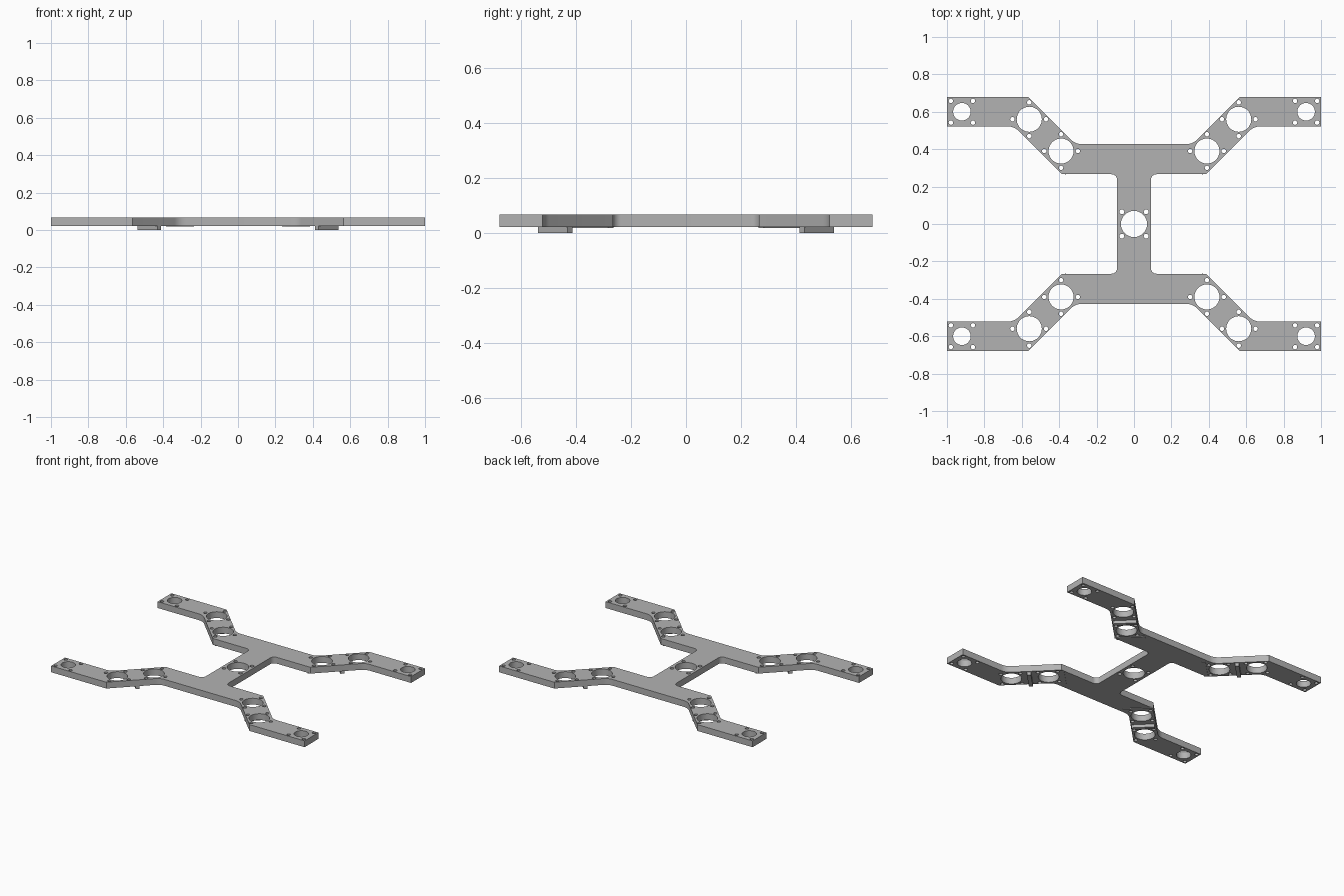
import bpy, bmesh
from math import cos, sin, pi, tan, radians
from mathutils import Vector, Matrix

cube = bpy.data.objects.get("Cube")
if cube:
    bpy.data.objects.remove(cube, do_unlink=True)

grey = bpy.data.materials.new("plain grey")
grey.use_nodes = True
colour = (0.45, 0.45, 0.45, 1)
grey.diffuse_color = colour
grey.node_tree.nodes["Principled BSDF"].inputs["Base Color"].default_value = colour

TOP, BOTTOM = 0.067, 0.022
QUADRANTS = [(1, 1), (1, -1), (-1, -1), (-1, 1)]


def circle(x, y, r, n):
    return [(x + r * cos(2 * pi * i / n), y + r * sin(2 * pi * i / n)) for i in range(n)]


def fillet(corners, steps=6):
    """Round each (x, y, radius) corner of a closed outline."""
    out = []
    for i, (x, y, r) in enumerate(corners):
        p = Vector((x, y))
        if not r:
            out.append(p)
            continue
        a = (Vector(corners[i - 1][:2]) - p).normalized()
        b = (Vector(corners[(i + 1) % len(corners)][:2]) - p).normalized()
        half = a.angle(b) / 2
        centre = p + (a + b).normalized() * (r / sin(half))
        start = p + a * (r / tan(half)) - centre
        end = p + b * (r / tan(half)) - centre
        for k in range(steps + 1):
            d = start.lerp(end, k / steps).normalized()
            out.append(centre + d * r)
    return out


def finish(name, mesh):
    obj = bpy.data.objects.new(name, mesh)
    bpy.context.collection.objects.link(obj)
    mesh.materials.clear()
    mesh.materials.append(grey)
    bpy.ops.object.select_all(action='DESELECT')
    obj.select_set(True)
    bpy.context.view_layer.objects.active = obj
    bpy.ops.object.shade_smooth_by_angle(angle=radians(30))
    return obj


# Plate outline: one quarter, mirrored around both axes
quarter = [(0.314, 0.427, 0.085), (0.565, 0.678, 0), (1, 0.678, 0), (1, 0.522, 0),
           (0.641, 0.522, 0.085), (0.385, 0.266, 0), (0.09, 0.266, 0.03)]
corners = []
for sx, sy in QUADRANTS:
    part = [(x * sx, y * sy, r) for x, y, r in quarter]
    corners += part if sx * sy > 0 else part[::-1]
loops = [fillet(corners)]

# Centre hole with its screw holes
loops.append(circle(0, 0, 0.07, 40))
for sx, sy in QUADRANTS:
    loops.append(circle(0.065 * sx, 0.065 * sy, 0.013, 14))
    # Motor hole at the arm tip
    loops.append(circle(0.92 * sx, 0.6 * sy, 0.047, 32))
    for dx, dy in QUADRANTS:
        loops.append(circle((0.92 + 0.059 * dx) * sx, (0.6 + 0.058 * dy) * sy, 0.012, 14))
    # Two large holes along the diagonal
    for c in (0.39, 0.56):
        loops.append(circle(c * sx, c * sy, 0.067, 40))
        for dx, dy in [(1, 0), (-1, 0), (0, 1), (0, -1)]:
            loops.append(circle((c + 0.09 * dx) * sx, (c + 0.09 * dy) * sy, 0.012, 14))

curve = bpy.data.curves.new("plate_outline", 'CURVE')
curve.dimensions = '2D'
curve.fill_mode = 'BOTH'
curve.extrude = (TOP - BOTTOM) / 2
for loop in loops:
    spline = curve.splines.new('POLY')
    spline.points.add(len(loop) - 1)
    for point, (x, y) in zip(spline.points, loop):
        point.co = (x, y, 0, 1)
    spline.use_cyclic_u = True
helper = bpy.data.objects.new("plate_outline", curve)
bpy.context.collection.objects.link(helper)
graph = bpy.context.evaluated_depsgraph_get()
mesh = bpy.data.meshes.new_from_object(helper.evaluated_get(graph))
bpy.data.objects.remove(helper, do_unlink=True)

bm = bmesh.new()
bm.from_mesh(mesh)
bmesh.ops.remove_doubles(bm, verts=bm.verts, dist=0.00005)
bmesh.ops.translate(bm, verts=bm.verts, vec=(0, 0, (TOP + BOTTOM) / 2))
bmesh.ops.recalc_face_normals(bm, faces=bm.faces)
bm.to_mesh(mesh)
bm.free()
finish("frame_plate", mesh)


# Ribs under the arms, set across each diagonal
def rib(name, x, y, length, width, z0, sx, sy):
    bm = bmesh.new()
    height = BOTTOM + 0.003 - z0
    turn = Matrix.Rotation(-sx * sy * pi / 4, 4, 'Z')
    place = Matrix.Translation((x * sx, y * sy, z0 + height / 2))
    bmesh.ops.create_cube(bm, size=1, matrix=place @ turn @ Matrix.Diagonal((length, width, height, 1)))
    mesh = bpy.data.meshes.new(name)
    bm.to_mesh(mesh)
    bm.free()
    finish(name, mesh)


for sx, sy in QUADRANTS:
    side = ("back" if sy > 0 else "front") + ("_left" if sx > 0 else "_right")
    rib(side + "_middle_rib", 0.475, 0.475, 0.15, 0.026, 0, sx, sy)
    rib(side + "_inner_rib", 0.31, 0.338, 0.185, 0.026, 0.018, sx, sy)
